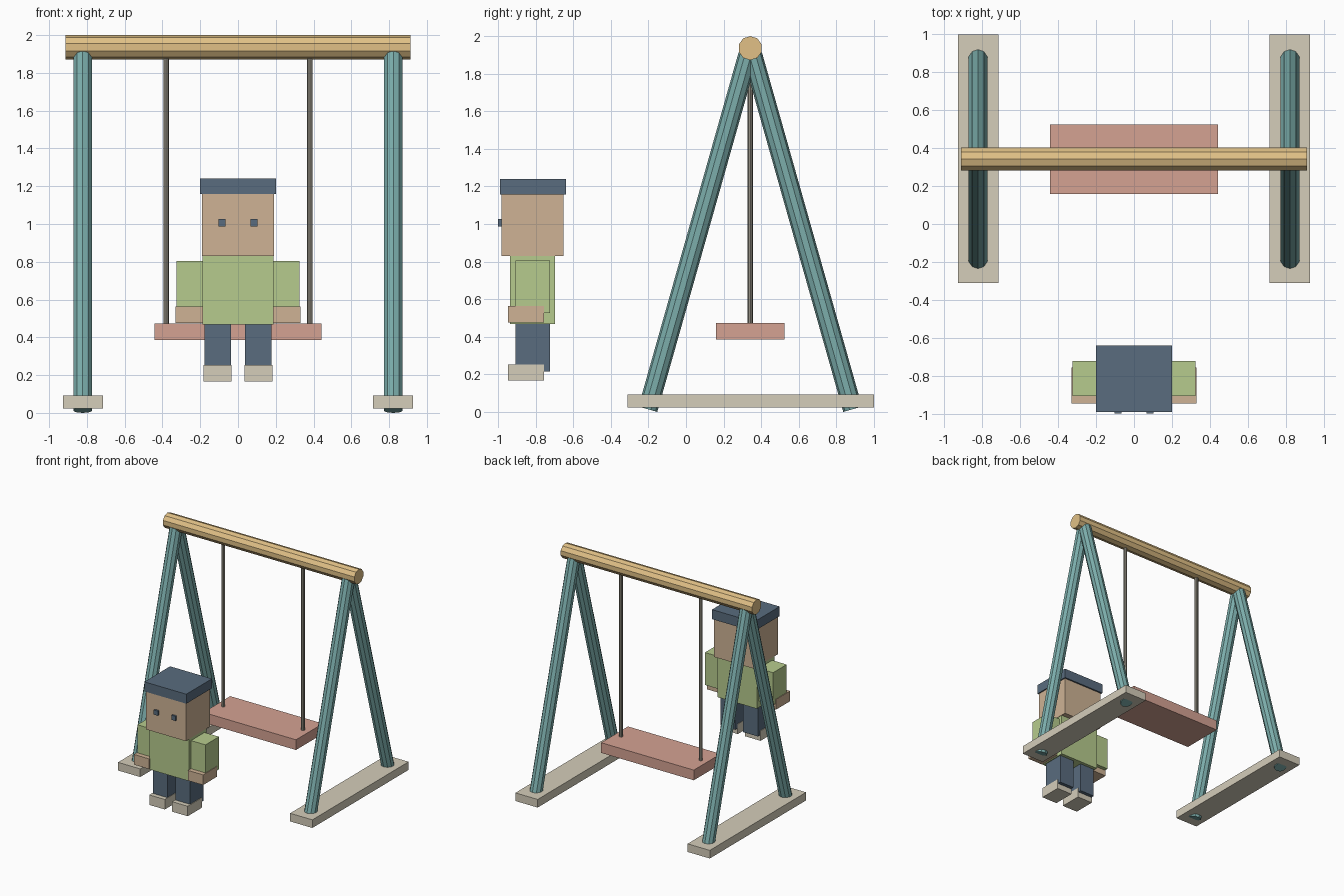
import bpy, bmesh
from mathutils import Vector, Matrix

if "Cube" in bpy.data.objects:
    bpy.data.objects.remove(bpy.data.objects["Cube"])


def material(name, rgb):
    m = bpy.data.materials.new(name)
    m.diffuse_color = (*rgb, 1)
    m.use_nodes = True
    m.node_tree.nodes["Principled BSDF"].inputs["Base Color"].default_value = m.diffuse_color
    return m


TEAL = material("teal", (0.20, 0.42, 0.41))
WOOD = material("wood", (0.75, 0.53, 0.24))
PINK = material("pink", (0.66, 0.36, 0.29))
STONE = material("stone", (0.66, 0.61, 0.49))
ROPE = material("rope", (0.30, 0.28, 0.23))
NAVY = material("navy", (0.10, 0.15, 0.21))
SKIN = material("skin", (0.62, 0.45, 0.30))
GREEN = material("green", (0.47, 0.60, 0.27))


def finish(bm, name, mat):
    me = bpy.data.meshes.new(name)
    bm.to_mesh(me)
    bm.free()
    me.materials.append(mat)
    ob = bpy.data.objects.new(name, me)
    bpy.context.collection.objects.link(ob)
    return ob


def box(name, mat, x, y, z):
    """Box from (min, max) pairs."""
    lo, hi = Vector((x[0], y[0], z[0])), Vector((x[1], y[1], z[1]))
    bm = bmesh.new()
    bmesh.ops.create_cube(bm, size=1, matrix=Matrix.Translation((lo + hi) / 2)
                          @ Matrix.Diagonal((*(hi - lo), 1)))
    return finish(bm, name, mat)


def pole(name, mat, a, b, r, sides):
    """Flat-sided cylinder running from a to b."""
    a, b = Vector(a), Vector(b)
    d = b - a
    turn = d.to_track_quat('Z', 'Y').to_matrix().to_4x4()
    bm = bmesh.new()
    bmesh.ops.create_cone(bm, cap_ends=True, segments=sides, radius1=r, radius2=r,
                          depth=d.length, matrix=Matrix.Translation((a + b) / 2) @ turn)
    return finish(bm, name, mat)


def span(s, a, b):
    return tuple(sorted((s * a, s * b)))


CY = 0.342  # centre line of the swing

# Top beam and seat
pole("top_beam", WOOD, (-0.913, CY, 1.936), (0.913, CY, 1.936), 0.064, 10)
box("seat", PINK, (-0.442, 0.442), (CY - 0.183, CY + 0.183), (0.385, 0.473))

for s, side in ((-1, "left"), (1, "right")):
    # Swing frame: foot, splayed legs, rope
    box(f"{side}_foot", STONE, span(s, 0.715, 0.927), (CY - 0.653, CY + 0.658), (0.022, 0.092))
    for f, end in ((-1, "front"), (1, "back")):
        pole(f"{side}_{end}_post", TEAL, (s * 0.822, CY + f * 0.545, 0.014),
             (s * 0.822, CY + f * 0.012, 1.9), 0.052, 10)
    pole(f"{side}_rope", ROPE, (s * 0.38, CY, 0.45), (s * 0.38, CY, 1.9), 0.015, 8)

    # Figure limbs
    box(f"{side}_sleeve", GREEN, span(s, 0.187, 0.325), (-0.907, -0.723), (0.525, 0.805))
    box(f"{side}_hand", SKIN, span(s, 0.185, 0.33), (-0.947, -0.755), (0.475, 0.563))
    box(f"{side}_trouser", NAVY, span(s, 0.038, 0.178), (-0.907, -0.725), (0.215, 0.47))
    box(f"{side}_shoe", STONE, span(s, 0.035, 0.183), (-0.947, -0.755), (0.167, 0.253))
    box(f"{side}_eye", NAVY, span(s, 0.065, 0.104), (-1.0, -0.975), (0.987, 1.027))

# Figure body
box("torso", GREEN, (-0.187, 0.187), (-0.936, -0.697), (0.467, 0.83))
box("head", SKIN, (-0.19, 0.19), (-0.983, -0.653), (0.83, 1.165))
box("hair", NAVY, (-0.2, 0.2), (-0.99, -0.64), (1.158, 1.24))
